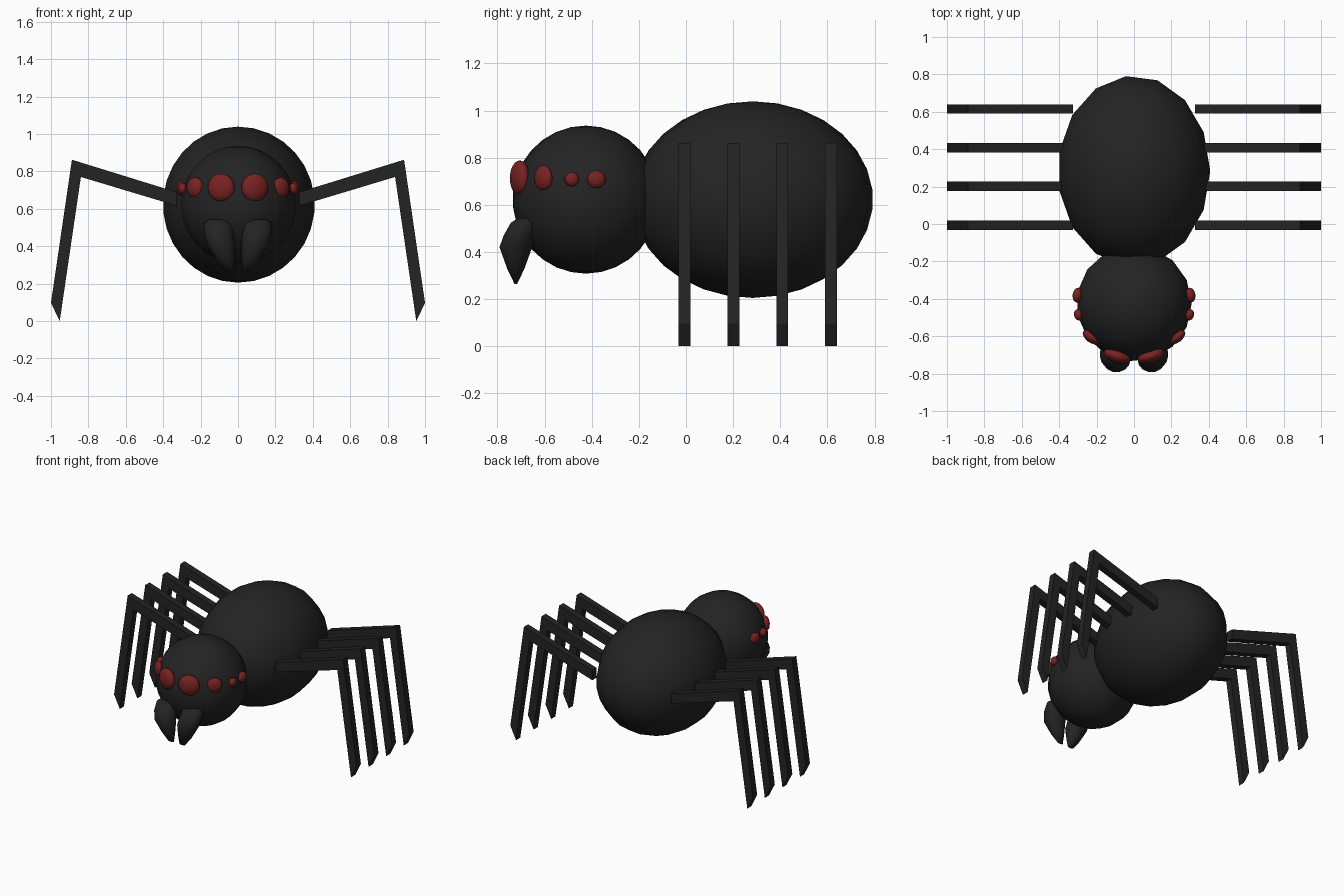
import bpy, bmesh, math
from mathutils import Matrix, Vector

if "Cube" in bpy.data.objects:
    bpy.data.objects.remove(bpy.data.objects["Cube"])


def material(name, color):
    m = bpy.data.materials.new(name)
    m.diffuse_color = (*color, 1)
    m.use_nodes = True
    m.node_tree.nodes["Principled BSDF"].inputs["Base Color"].default_value = m.diffuse_color
    return m


BLACK = material("charcoal black", (0.017, 0.017, 0.017))
RED = material("dark red", (0.19, 0.016, 0.016))


def finish(bm, name, mat, smooth=True):
    bmesh.ops.recalc_face_normals(bm, faces=bm.faces)
    for f in bm.faces:
        f.smooth = smooth
    me = bpy.data.meshes.new(name)
    bm.to_mesh(me)
    bm.free()
    me.materials.append(mat)
    ob = bpy.data.objects.new(name, me)
    bpy.context.collection.objects.link(ob)
    return ob


def ellipsoid(name, mat, center, radii, turn=0.0, segs=15, rings=15):
    bm = bmesh.new()
    bmesh.ops.create_uvsphere(bm, u_segments=segs, v_segments=rings, radius=1)
    # start the ring of segments on the +x axis
    a = max(bm.verts, key=lambda v: (round(v.co.xy.length, 4), v.co.x)).co
    bm.transform(Matrix.Rotation(-math.atan2(a.y, a.x), 4, 'Z'))
    bm.transform(Matrix.Translation(center) @ Matrix.Rotation(turn, 4, 'Z')
                 @ Matrix.Diagonal((*radii, 1)))
    return finish(bm, name, mat)


# Abdomen and head
ellipsoid("abdomen", BLACK, (0, 0.283, 0.622), (0.41, 0.513, 0.417))
ellipsoid("head", BLACK, (0, -0.425, 0.622), (0.31, 0.312, 0.314))

# Eyes: x, y, z, (depth, width, height), outward angle
EYES = [
    ("front_eye", 0.09, -0.705, 0.713, (0.038, 0.075, 0.075), -72),
    ("corner_eye", 0.23, -0.605, 0.713, (0.028, 0.052, 0.054), -52),
    ("small_side_eye", 0.297, -0.485, 0.708, (0.024, 0.031, 0.030), -12),
    ("rear_side_eye", 0.302, -0.380, 0.708, (0.026, 0.040, 0.038), 8),
]
for name, x, y, z, radii, deg in EYES:
    for side, tag in ((1, "right"), (-1, "left")):
        turn = math.radians(deg if side > 0 else 180 - deg)
        ellipsoid(f"{name}_{tag}", RED, (side * x, y, z), radii, turn, 16, 12)

# Fangs: stacked elliptical rings (cx, cy, z, rx, ry)
FANG = [(0.11, -0.68, 0.543, 0.045, 0.03), (0.108, -0.682, 0.525, 0.073, 0.062),
        (0.103, -0.709, 0.47, 0.079, 0.066), (0.094, -0.722, 0.42, 0.076, 0.071),
        (0.069, -0.722, 0.33, 0.050, 0.038), (0.045, -0.722, 0.265, 0.022, 0.006)]


def fang(side, name, n=14):
    bm = bmesh.new()
    loops = []
    for cx, cy, z, rx, ry in FANG:
        loops.append([bm.verts.new((side * (cx + rx * math.cos(t)), cy + ry * math.sin(t), z))
                      for t in (2 * math.pi * i / n for i in range(n))])
    for a, b in zip(loops, loops[1:]):
        for i in range(n):
            j = (i + 1) % n
            bm.faces.new((a[i], a[j], b[j], b[i]))
    bm.faces.new(loops[0])
    bm.faces.new(loops[-1])
    finish(bm, name, BLACK)


fang(1, "fang_right")
fang(-1, "fang_left")

# Legs: bent bar profile in x and z, extruded along y
LEG = [(0.325, 0.615), (0.325, 0.688), (0.888, 0.862),
       (1.0, 0.096), (0.953, 0.0), (0.84, 0.77)]
for k, y in enumerate((-0.006, 0.201, 0.408, 0.615)):
    for side, tag in ((1, "right"), (-1, "left")):
        bm = bmesh.new()
        f = bm.faces.new([bm.verts.new((side * x, y - 0.025, z)) for x, z in LEG])
        ext = bmesh.ops.extrude_face_region(bm, geom=[f])["geom"]
        bmesh.ops.translate(bm, vec=Vector((0, 0.05, 0)),
                            verts=[v for v in ext if isinstance(v, bmesh.types.BMVert)])
        finish(bm, f"leg_{k + 1}_{tag}", BLACK, smooth=False)
